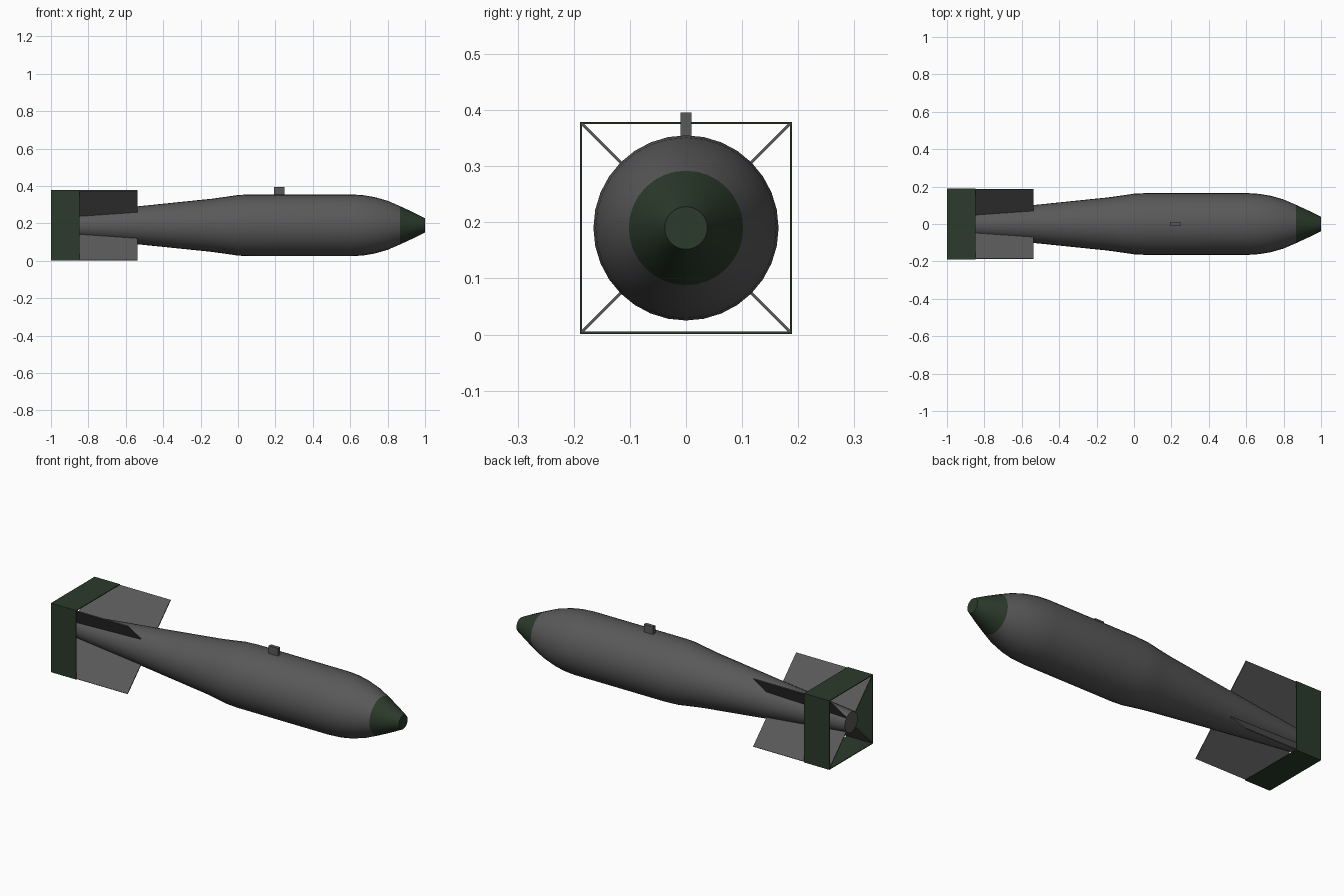
import bpy, bmesh, math
from mathutils import Matrix, Vector

if "Cube" in bpy.data.objects:
    bpy.data.objects.remove(bpy.data.objects["Cube"], do_unlink=True)

AXIS_Z = 0.19
HALF = 0.189       # half width of the square tail shroud
SIDES = 32


def material(name, rgb):
    m = bpy.data.materials.new(name)
    m.use_nodes = True
    m.diffuse_color = (*rgb, 1)
    m.node_tree.nodes["Principled BSDF"].inputs["Base Color"].default_value = (*rgb, 1)
    return m


grey = material("dark grey metal", (0.1, 0.1, 0.1))
green = material("dark green paint", (0.024, 0.043, 0.024))


def add_object(name, bm, mat, smooth=False):
    bmesh.ops.recalc_face_normals(bm, faces=bm.faces)
    mesh = bpy.data.meshes.new(name)
    bm.to_mesh(mesh)
    bm.free()
    mesh.materials.append(mat)
    obj = bpy.data.objects.new(name, mesh)
    bpy.context.collection.objects.link(obj)
    if smooth:
        bpy.ops.object.select_all(action='DESELECT')
        obj.select_set(True)
        bpy.context.view_layer.objects.active = obj
        bpy.ops.object.shade_smooth_by_angle(angle=math.radians(35))
    return obj


def lathe(name, profile, mat, cap_start=False, cap_end=False):
    """Turn (x, radius) pairs round the long axis."""
    bm = bmesh.new()
    rings = []
    for x, r in profile:
        angles = [2 * math.pi * i / SIDES for i in range(SIDES)]
        rings.append([bm.verts.new((x, r * math.cos(a), AXIS_Z + r * math.sin(a)))
                      for a in angles])
    for a, b in zip(rings, rings[1:]):
        for i in range(SIDES):
            j = (i + 1) % SIDES
            bm.faces.new((a[i], a[j], b[j], b[i]))
    if cap_start:
        bm.faces.new(rings[0])
    if cap_end:
        bm.faces.new(rings[-1])
    return add_object(name, bm, mat, smooth=True)


def box(name, low, high, mat, roll=0):
    """Box between two corners given relative to the long axis, rolled about it."""
    low, high = Vector(low), Vector(high)
    bm = bmesh.new()
    bmesh.ops.create_cube(bm, size=1)
    place = (Matrix.Translation((0, 0, AXIS_Z)) @ Matrix.Rotation(roll, 4, 'X')
             @ Matrix.Translation((low + high) / 2) @ Matrix.Diagonal((*(high - low), 1)))
    bmesh.ops.transform(bm, matrix=place, verts=bm.verts)
    return add_object(name, bm, mat)


# Body: tapered tail, straight middle, rounded shoulder
lathe("body", [(-1, 0.056), (-0.54, 0.101), (-0.14, 0.142), (-0.06, 0.153), (0, 0.162),
               (0.06, 0.165), (0.61, 0.165), (0.67, 0.161), (0.73, 0.151),
               (0.80, 0.131), (0.867, 0.102)], grey, cap_start=True)

# Blunt painted nose
lathe("nose_cone", [(0.867, 0.102), (0.93, 0.073), (1, 0.038)], green, cap_end=True)

# Hanging lug on top
box("suspension_lug", (0.193, -0.01, 0.15), (0.248, 0.01, 0.206), grey)

# Four diagonal fins and the four plates of the square shroud
for i, side in enumerate(("upper", "left", "lower", "right")):
    turn = i * math.pi / 2
    box(f"tail_fin_{i + 1}", (-0.998, -0.0025, 0.04),
        (-0.538, 0.0025, HALF * math.sqrt(2) - 0.004), grey, turn + math.pi / 4)
    box(f"shroud_plate_{side}", (-1, -HALF, HALF - 0.004), (-0.847, HALF, HALF), green, turn)
